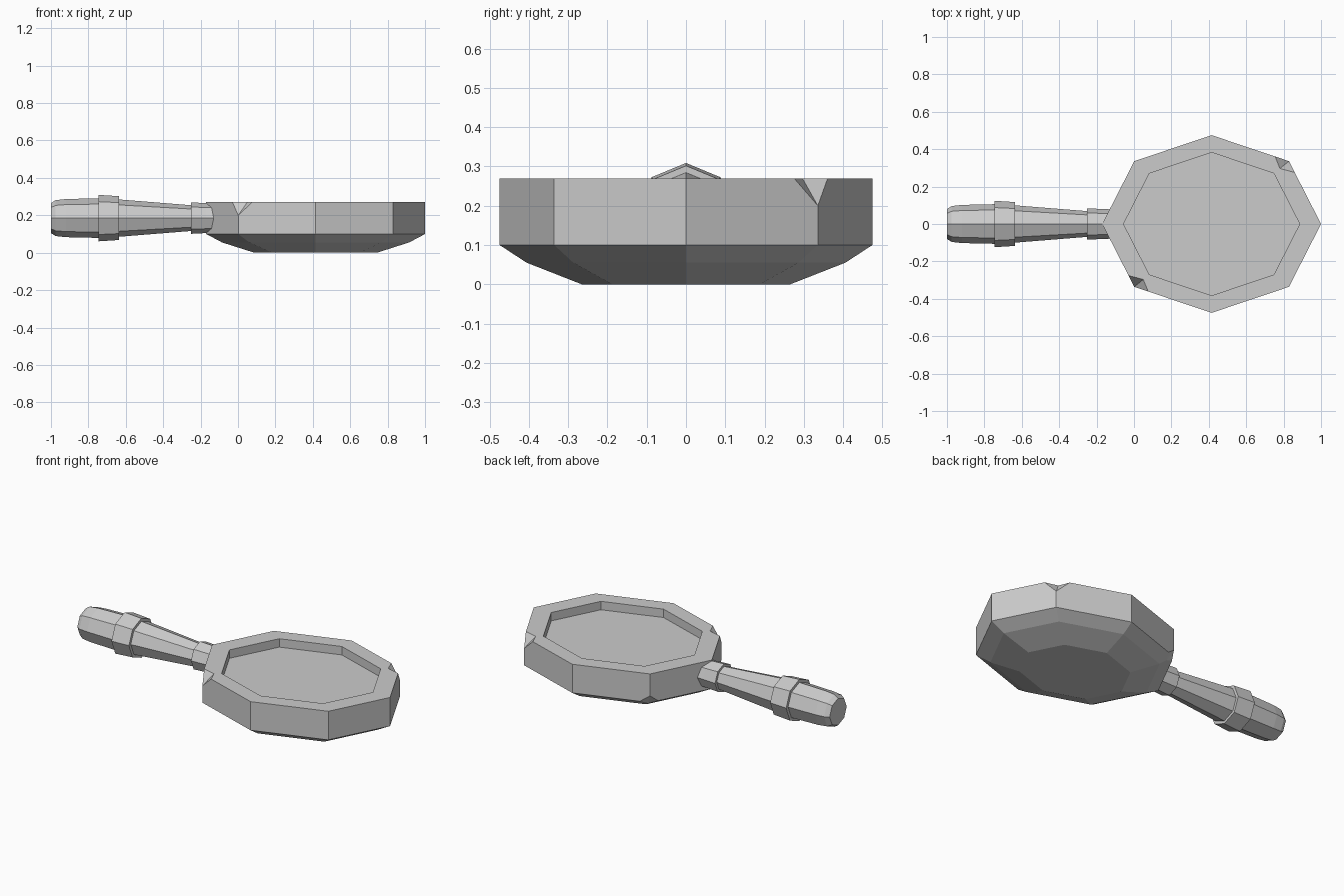
import bpy, bmesh
from math import cos, sin, tau
from mathutils import Vector

cube = bpy.data.objects.get("Cube")
if cube:
    bpy.data.objects.remove(cube)

grey = bpy.data.materials.new("stone_grey")
grey.use_nodes = True
grey.diffuse_color = (0.6, 0.6, 0.6, 1)
grey.node_tree.nodes["Principled BSDF"].inputs["Base Color"].default_value = (0.6, 0.6, 0.6, 1)

SIDES = 8
CENTRE_X, RADIUS_X, RADIUS_Y = 0.415, 0.585, 0.475
HANDLE_Z = 0.185


def finish(bm, name):
    bmesh.ops.recalc_face_normals(bm, faces=bm.faces)
    mesh = bpy.data.meshes.new(name)
    bm.to_mesh(mesh)
    bm.free()
    mesh.materials.append(grey)
    obj = bpy.data.objects.new(name, mesh)
    bpy.context.collection.objects.link(obj)
    return obj


def oval(scale, z):
    """Eight corner points of the stretched octagon."""
    return [Vector((CENTRE_X + RADIUS_X * scale * cos(tau * i / SIDES),
                    RADIUS_Y * scale * sin(tau * i / SIDES), z)) for i in range(SIDES)]


def chipped_ring(bm, ring, inner, chips, size, depth, reach):
    """Vertices per corner: on the ridge, on the upright edge, before, after."""
    corners = []
    for i, p in enumerate(ring):
        if i in chips:
            points = (p.lerp(inner[i], reach), p + Vector((0, 0, depth)),
                      p.lerp(ring[i - 1], size), p.lerp(ring[(i + 1) % SIDES], size))
            ridge, edge, before, after = [bm.verts.new(q) for q in points]
            bm.faces.new((ridge, before, edge))
            bm.faces.new((ridge, edge, after))
            corners.append((ridge, edge, before, after))
        else:
            corners.append((bm.verts.new(p),) * 4)
    return corners


def add_face(bm, verts):
    bm.faces.new(list(dict.fromkeys(verts)))


# Mirror body: chipped rim, upright wall and faceted underside
bm = bmesh.new()
top, lip = oval(1, 0.27), oval(0.805, 0.27)
low, belly = oval(1, 0.1), oval(0.855, 0.055)
upper = chipped_ring(bm, top, lip, {1, 5}, 0.18, -0.07, 0.6)
lower = chipped_ring(bm, low, belly, {3}, 0.13, 0.04, 0.5)
lip_v, floor_v, belly_v, base_v = [[bm.verts.new(p) for p in ring] for ring in
                                   (lip, oval(0.805, 0.22), belly, oval(0.56, 0))]
for i in range(SIDES):
    j = (i + 1) % SIDES
    u_ridge, u_edge, _, u_after = upper[i]
    v_ridge, v_edge, v_before, _ = upper[j]
    l_ridge, l_edge, _, l_after = lower[i]
    m_ridge, m_edge, m_before, _ = lower[j]
    add_face(bm, (lip_v[i], u_ridge, u_after, v_before, v_ridge, lip_v[j]))
    add_face(bm, (u_after, u_edge, l_edge, l_after, m_before, m_edge, v_edge, v_before))
    add_face(bm, (l_after, l_ridge, belly_v[i], belly_v[j], m_ridge, m_before))
    add_face(bm, (belly_v[i], base_v[i], base_v[j], belly_v[j]))
    add_face(bm, (lip_v[i], lip_v[j], floor_v[j], floor_v[i]))
bm.faces.new(base_v)
bm.faces.new(floor_v)
finish(bm, "mirror_body")


def turned(name, profile):
    """Octagonal piece along x from (x, radius) stations, capped at both ends."""
    bm = bmesh.new()
    rings = [[bm.verts.new((x, r * cos(tau * k / SIDES), HANDLE_Z + r * sin(tau * k / SIDES)))
              for k in range(SIDES)] for x, r in profile]
    for a, b in zip(rings, rings[1:]):
        for k in range(SIDES):
            n = (k + 1) % SIDES
            bm.faces.new((a[k], a[n], b[n], b[k]))
    bm.faces.new(rings[0])
    bm.faces.new(rings[-1])
    return finish(bm, name)


# Handle pieces, from the end towards the body
turned("handle_grip", [(-1, 0.08), (-0.975, 0.096), (-0.92, 0.102), (-0.74, 0.106)])
turned("handle_collar", [(-0.745, 0.124), (-0.635, 0.117)])
turned("handle_shaft", [(-0.64, 0.1), (-0.24, 0.068)])
turned("handle_ferrule", [(-0.25, 0.084), (-0.17, 0.08), (-0.11, 0.078)])
